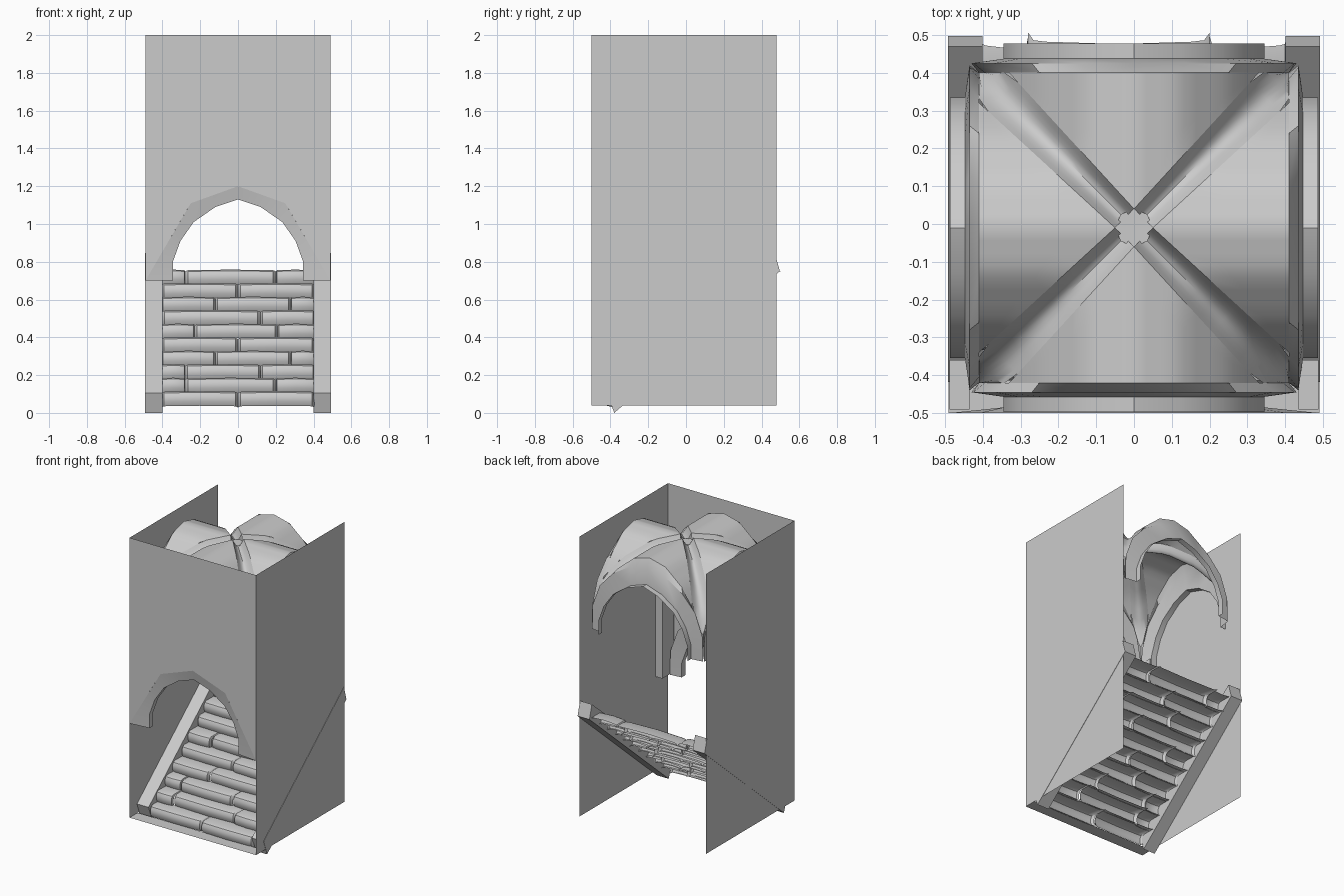
import bpy, math
from math import pi, sin, radians

if "Cube" in bpy.data.objects:
    bpy.data.objects.remove(bpy.data.objects["Cube"])

stone = bpy.data.materials.new("grey_stone")
stone.use_nodes = True
stone.diffuse_color = (0.6, 0.6, 0.6, 1)
stone.node_tree.nodes["Principled BSDF"].inputs["Base Color"].default_value = (0.6, 0.6, 0.6, 1)


def add_mesh(name, verts, faces, smooth=True):
    me = bpy.data.meshes.new(name)
    me.from_pydata(verts, [], faces)
    me.validate()
    me.materials.append(stone)
    ob = bpy.data.objects.new(name, me)
    bpy.context.collection.objects.link(ob)
    if smooth:
        bpy.ops.object.select_all(action='DESELECT')
        ob.select_set(True)
        bpy.context.view_layer.objects.active = ob
        bpy.ops.object.shade_smooth_by_angle(angle=radians(35))
    return ob


def loft(name, rows, smooth=True):
    """Skin a sheet through rows of equal length."""
    n = len(rows[0])
    faces = [(r * n + i, r * n + i + 1, (r + 1) * n + i + 1, (r + 1) * n + i)
             for r in range(len(rows) - 1) for i in range(n - 1)]
    return add_mesh(name, [p for row in rows for p in row], faces, smooth)


def prism(name, outline, x0, x1):
    """Extrude a (y, z) outline along x."""
    n = len(outline)
    verts = [(x, y, z) for x in (x0, x1) for y, z in outline]
    faces = [tuple(range(n - 1, -1, -1)), tuple(range(n, 2 * n))]
    faces += [(i, (i + 1) % n, n + (i + 1) % n, n + i) for i in range(n)]
    return add_mesh(name, verts, faces, False)


X, FRONT, BACK, BASE, TOP = 0.49, -0.5, 0.48, 0.04, 2.0
MID = -0.01
SPRING = 0.7
LIFT = 0.65

# Tall walls: two plain sides and a front cut by the entrance arch
for side, s in (("left", 1), ("right", -1)):
    ring = [(s * X, FRONT, BASE), (s * X, BACK, BASE), (s * X, BACK, TOP), (s * X, FRONT, TOP)]
    add_mesh(side + "_wall", ring, [(0, 1, 2, 3)[::s]], False)
hole = [(X, SPRING), (0.25, 1.11), (0, 1.2), (-0.25, 1.11), (-X, SPRING)]
outline = [(-X, TOP)] + hole[::-1] + [(X, TOP)]
add_mesh("front_wall", [(x, FRONT, z) for x, z in outline], [tuple(range(len(outline)))], False)

# Floor strip before the first step
add_mesh("entrance_floor", [(-X, FRONT, BASE), (X, FRONT, BASE), (X, -0.41, BASE), (-X, -0.41, BASE)],
         [(0, 1, 2, 3)], False)

# Sloping side rails
rail = [(-0.418, 0.105), (-0.38, 0.0), (0.497, 0.75), (0.47, 0.846)]
prism("left_rail", rail, 0.40, 0.492)
prism("right_rail", rail, -0.492, -0.40)

# Stairs: rows of worn, rounded blocks with staggered joints
STEPS, RISE, RUN = 10, 0.0715, 0.087
joints = [[0], [-0.28, 0.2], [-0.28, 0.12], [-0.12, 0.28], [0],
          [-0.23, 0.21], [0.12], [-0.12, 0.28], [0], [-0.28, 0.2]]
nose = [(0.0, -0.004), (-0.012, 0.02), (-0.012, 0.048), (-0.002, 0.066), (0.014, 0.073), (0.1, 0.0715)]
for r in range(STEPS):
    edges = [-0.405] + joints[r] + [0.405]
    for k in range(len(edges) - 1):
        a, b = edges[k], edges[k + 1]
        push = -0.006 if (r + k) % 2 else 0.004
        rows = []
        for f, tuck in ((0, 0.024), (0.03, 0.004), (0.1, 0), (0.5, -0.006), (0.9, 0), (0.97, 0.004), (1, 0.024)):
            rows.append([(a + (b - a) * f, -0.405 + r * RUN + y + push + tuck,
                          BASE + r * RISE + z - tuck * 0.3) for y, z in nose])
        loft(f"step_{r + 1}_block_{k + 1}", [row[::-1] for row in rows])

# Arch half profiles, from springing to crown
inner = [(0.345, 0.7), (0.345, 0.8), (0.305, 0.91), (0.235, 1.01), (0.12, 1.09), (0, 1.13)]
outer = [(0.43, 0.7), (0.425, 0.87), (0.37, 1.02), (0.27, 1.13), (0.14, 1.21), (0, 1.24)]
web_edge = [(0.41, 0.74), (0.395, 0.87), (0.34, 1.02), (0.25, 1.16), (0.12, 1.27), (0, 1.3)]
hole_edge = [(X, 0.7), (0.41, 0.837), (0.33, 0.973), (0.25, 1.11), (0.12, 1.157), (0, 1.2)]


def full(half):
    return half + [(-u, z) for u, z in half[-2::-1]]


# Entrance arch lining
lining = [(hole_edge, FRONT), (inner, -0.485), (inner, -0.445), (outer, -0.435)]
loft("entrance_arch", [[(u, y, z) for u, z in full(h)] for h, y in lining])

# Corner columns between entrance arch and vault
for side, s in (("left", 1), ("right", -1)):
    prism(side + "_column", [(-0.49, 0.7), (-0.36, 0.7), (-0.36, 1.42), (-0.49, 1.42)],
          *sorted((s * 0.435, s * 0.488)))


def turn(u, d, z, quarter):
    """Place a point of one vault side on the given quarter."""
    for _ in range(quarter):
        u, d = -d, u
    return (u, d + MID, z)


def crown(t):
    """Height of the vault at distance t from its crown line."""
    pts = web_edge[::-1]
    for (u0, z0), (u1, z1) in zip(pts, pts[1:]):
        if t <= u1:
            return LIFT + z0 + (z1 - z0) * (t - u0) / (u1 - u0)
    return LIFT + pts[-1][1]


# Groin vault: four rims, four webs and four diagonal ribs
END = 0.41
GAP = 0.05
for q, side in enumerate(("back", "right", "front", "left")):
    rim = [(web_edge, END), (outer, 0.435), (inner, 0.447), (inner, 0.487)]
    loft(side + "_vault_arch", [[turn(u, d, z + LIFT, q) for u, z in full(h)] for h, d in rim])

    rows = []
    for i in range(-10, 11):
        u = 0.033 * i
        start = abs(u) + GAP + 0.09 * abs(u)
        rows.append([turn(u, min(END, start + (END - start) * j / 3), crown(abs(u)), q) for j in range(4)])
    loft(side + "_vault_web", rows)

    rows = []
    for i in range(13):
        t = END * i / 12
        g = GAP + 0.09 * t
        row = []
        for j in range(9):
            f = j / 8
            row.append(turn(min(END, t + g * f), min(END, t + g * (1 - f)),
                            crown(t) - 0.05 * sin(pi * f), q))
        rows.append(row)
    loft(f"vault_rib_{q + 1}", rows)

# Small boss closing the crossing of the ribs
boss = [turn(GAP * math.cos(k * pi / 4), GAP * math.sin(k * pi / 4), crown(0) - 0.04, 0) for k in range(8)]
add_mesh("vault_boss", boss, [tuple(range(8))], False)
